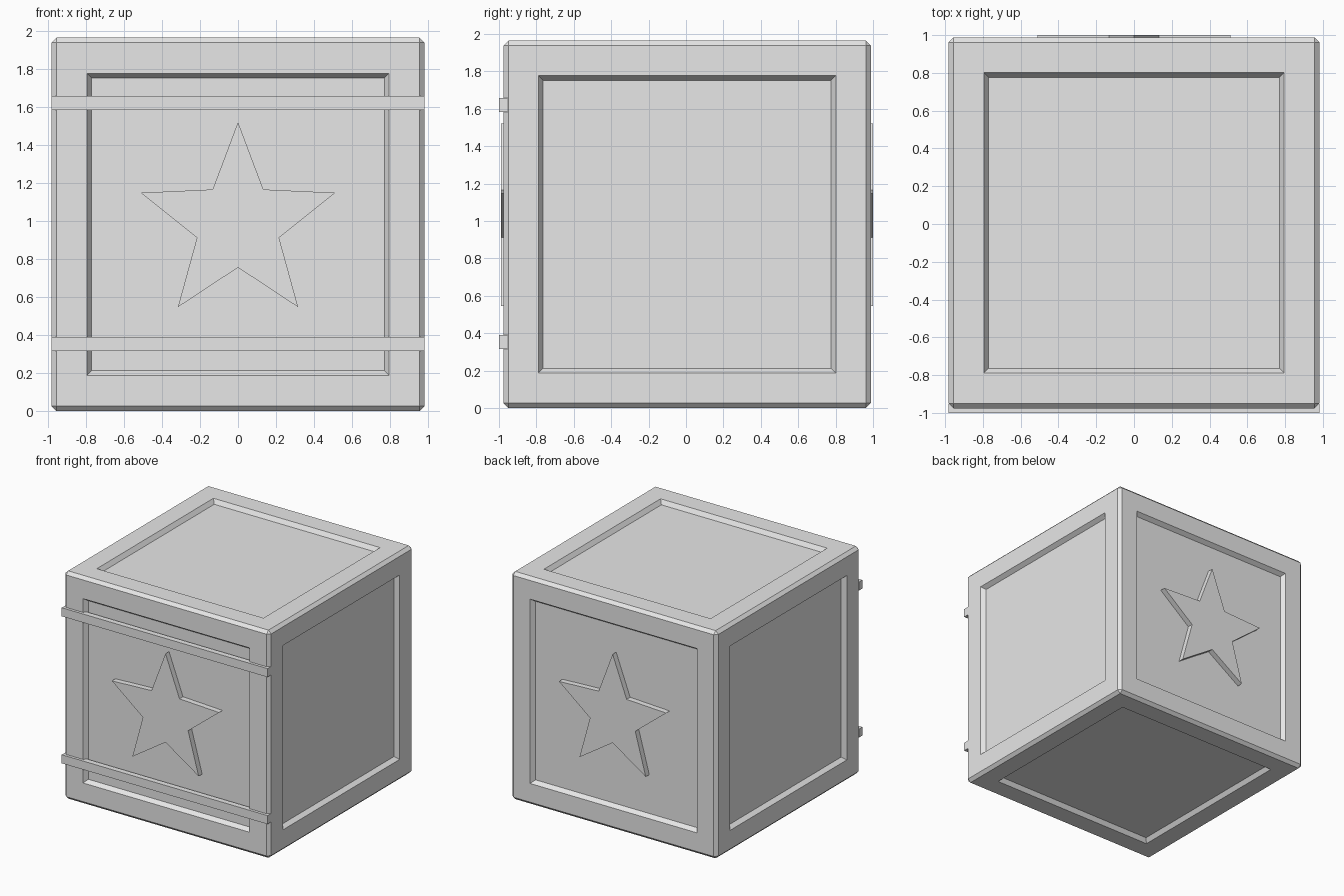
import bpy, bmesh
from math import sin, cos, pi

cube = bpy.data.objects.get("Cube")
if cube:
    bpy.data.objects.remove(cube, do_unlink=True)

HALF = 0.982        # half the crate's side
MID_Y = 0.006       # crate centre in depth
DEPTH = 0.036       # panel recess

grey = bpy.data.materials.new("light grey")
grey.use_nodes = True
grey.diffuse_color = (0.8, 0.8, 0.8, 1)
grey.node_tree.nodes["Principled BSDF"].inputs["Base Color"].default_value = (0.8, 0.8, 0.8, 1)


def finish(bm, name, location):
    bmesh.ops.recalc_face_normals(bm, faces=bm.faces)
    mesh = bpy.data.meshes.new(name)
    bm.to_mesh(mesh)
    bm.free()
    mesh.materials.append(grey)
    obj = bpy.data.objects.new(name, mesh)
    obj.location = location
    bpy.context.collection.objects.link(obj)
    return obj


def box(name, size, location):
    bm = bmesh.new()
    bmesh.ops.create_cube(bm, size=1)
    bmesh.ops.scale(bm, vec=size, verts=bm.verts)
    return finish(bm, name, location)


def star(name, y_front, y_back):
    bm = bmesh.new()
    points = []
    for i in range(10):
        r = 0.227 if i % 2 else 0.538
        a = i * pi / 5
        points.append(bm.verts.new((r * sin(a), y_front, r * cos(a))))
    face = bm.faces.new(points)
    out = bmesh.ops.extrude_face_region(bm, geom=[face])
    moved = [v for v in out["geom"] if isinstance(v, bmesh.types.BMVert)]
    bmesh.ops.translate(bm, vec=(0, y_back - y_front, 0), verts=moved)
    return finish(bm, name, (0, 0, HALF))


# Crate with chamfered edges and a sunken panel on each side
bm = bmesh.new()
bmesh.ops.create_cube(bm, size=2 * HALF)
bmesh.ops.bevel(bm, geom=bm.edges[:], offset=0.026, segments=1, affect='EDGES')
sides = [f for f in bm.faces if f.calc_area() > 1]
bmesh.ops.inset_individual(bm, faces=sides, thickness=0.161, use_even_offset=True)
bmesh.ops.inset_individual(bm, faces=sides, thickness=0.025, depth=-DEPTH, use_even_offset=True)
finish(bm, "crate", (0, MID_Y, HALF))

# Raised stars standing on the front and back panels
star("front_star", -0.988, MID_Y - HALF + DEPTH + 0.002)
star("back_star", 1.0, MID_Y + HALF - DEPTH - 0.002)

# Straps across the front
for name, z in (("lower_strap", 0.353), ("upper_strap", 1.621)):
    box(name, (2 * HALF, 0.048, 0.074), (0, -0.976, z))
